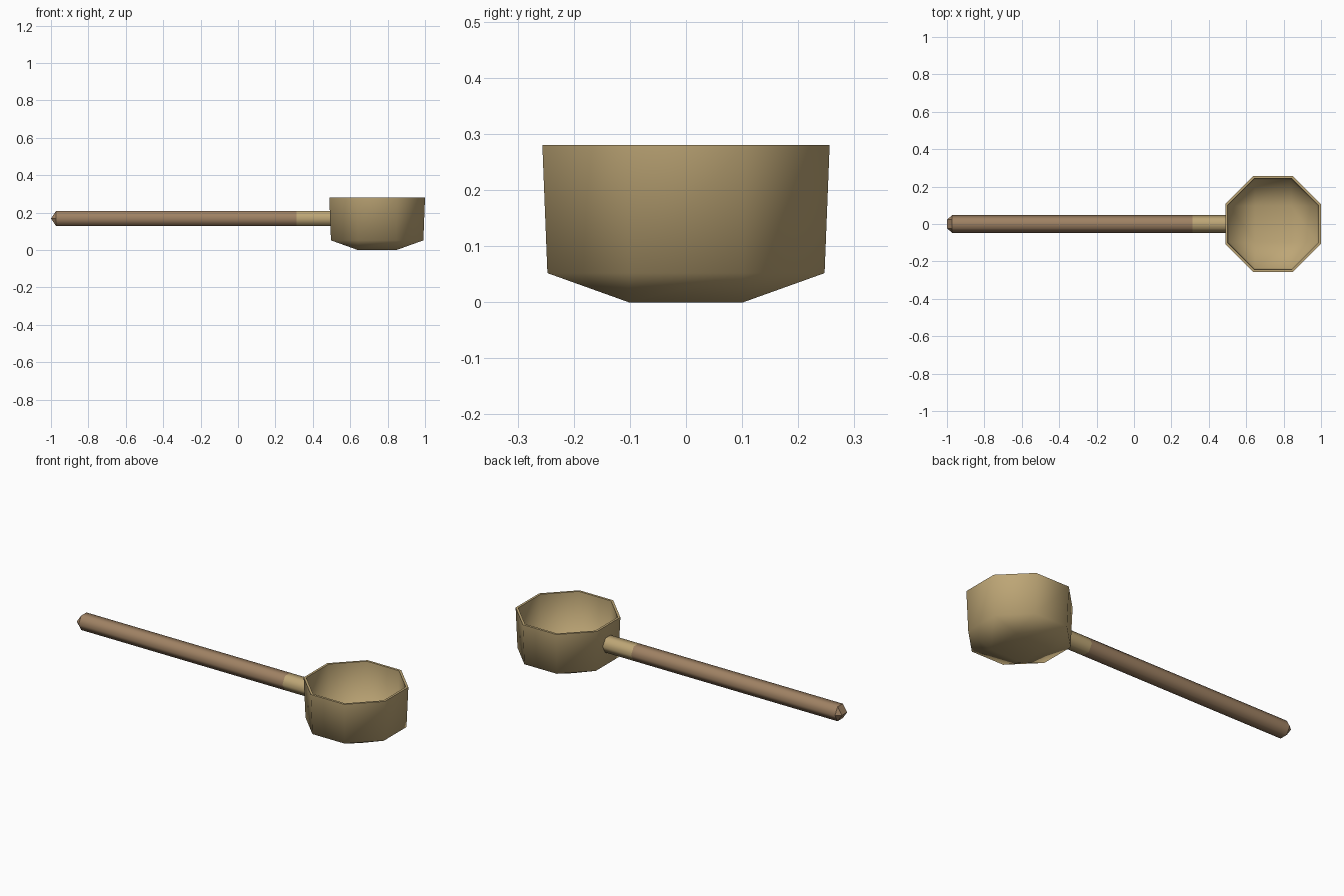
import bpy, bmesh, math

cube = bpy.data.objects.get("Cube")
if cube:
    bpy.data.objects.remove(cube, do_unlink=True)


def material(name, rgb):
    m = bpy.data.materials.new(name)
    m.use_nodes = True
    m.diffuse_color = (*rgb, 1)
    bsdf = next(n for n in m.node_tree.nodes if n.type == 'BSDF_PRINCIPLED')
    bsdf.inputs["Base Color"].default_value = (*rgb, 1)
    bsdf.inputs["Roughness"].default_value = 0.7
    return m


def loft(name, rings, mat, angle, cap_start=False, cap_end=False):
    """Skin a list of closed rings; coincident points are welded."""
    bm = bmesh.new()
    loops = [[bm.verts.new(p) for p in ring] for ring in rings]
    n = len(loops[0])
    for a, b in zip(loops, loops[1:]):
        for i in range(n):
            j = (i + 1) % n
            bm.faces.new((a[i], a[j], b[j], b[i]))
    if cap_start:
        bm.faces.new(loops[0])
    if cap_end:
        bm.faces.new(loops[-1])
    bmesh.ops.remove_doubles(bm, verts=bm.verts, dist=0.0005)
    bmesh.ops.recalc_face_normals(bm, faces=bm.faces)
    me = bpy.data.meshes.new(name)
    bm.to_mesh(me)
    bm.free()
    me.materials.append(mat)
    ob = bpy.data.objects.new(name, me)
    bpy.context.collection.objects.link(ob)
    bpy.ops.object.select_all(action='DESELECT')
    ob.select_set(True)
    bpy.context.view_layer.objects.active = ob
    bpy.ops.object.shade_smooth_by_angle(angle=math.radians(angle))
    return ob


brass = material("pale brass", (0.51, 0.38, 0.18))
wood = material("brown wood", (0.345, 0.22, 0.125))

# Cup: chamfered square section, closing to a square floor
CUP_X = 0.744


def cup_ring(a, h, z):
    pts = [(a, -h), (a, h), (h, a), (-h, a), (-a, h), (-a, -h), (-h, -a), (h, -a)]
    return [(CUP_X + x, y, z) for x, y in pts]


loft("cup", [
    cup_ring(0.102, 0.102, 0),
    cup_ring(0.247, 0.102, 0.052),
    cup_ring(0.256, 0.106, 0.28),
    cup_ring(0.243, 0.101, 0.28),
    cup_ring(0.235, 0.097, 0.06),
    cup_ring(0.097, 0.097, 0.012),
], brass, 80, cap_start=True, cap_end=True)

# Handle: six-sided bar lying along x
BAR_Z = 0.169


def bar_ring(x, w, c, h):
    pts = [(w, 0), (c, h), (-c, h), (-w, 0), (-c, -h), (c, -h)]
    return [(x, y, BAR_Z + z) for y, z in pts]


loft("ferrule", [bar_ring(x, 0.047, 0.0235, 0.041) for x in (0.313, 0.496)],
     brass, 62)
handle = loft("handle", [
    bar_ring(-1, 0.0235, 0.0235, 0),
    bar_ring(-0.972, 0.047, 0.0235, 0.041),
    bar_ring(0.313, 0.047, 0.0235, 0.041),
], wood, 62)

# Faceted wedge tip
for f in handle.data.polygons:
    if f.center.x < -0.9:
        f.use_smooth = False
